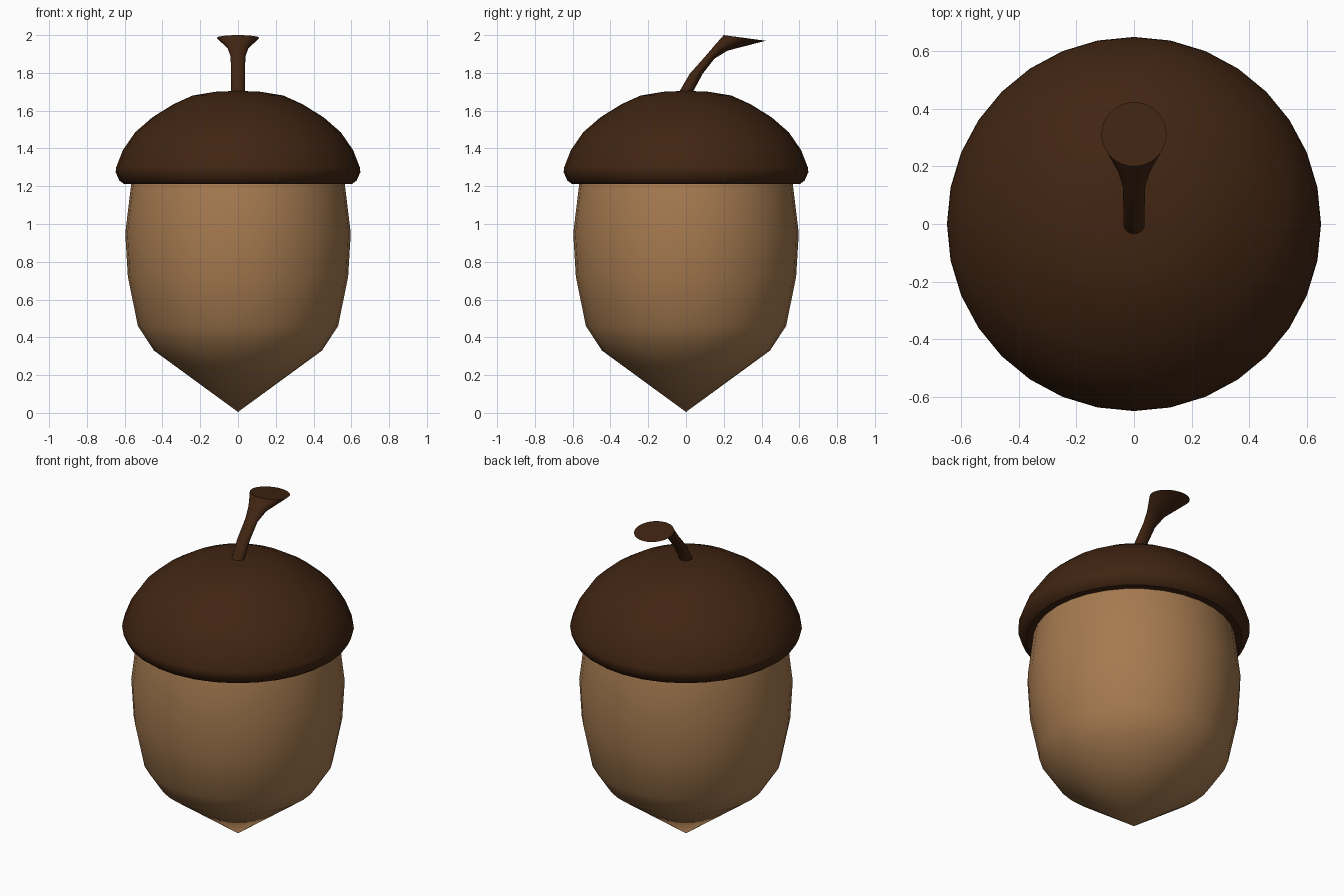
import bpy, bmesh, math

if "Cube" in bpy.data.objects:
    bpy.data.objects.remove(bpy.data.objects["Cube"])

SIDES = 32


def material(name, color):
    m = bpy.data.materials.new(name)
    m.diffuse_color = (*color, 1)
    m.use_nodes = True
    m.node_tree.nodes["Principled BSDF"].inputs["Base Color"].default_value = m.diffuse_color
    return m


def skin(name, rings, mat):
    """Bridge a list of rings; a ring of one point is a pole."""
    bm = bmesh.new()
    loops = [[bm.verts.new(p) for p in ring] for ring in rings]
    for a, b in zip(loops, loops[1:]):
        for i in range(SIDES):
            j = (i + 1) % SIDES
            if len(a) == 1:
                bm.faces.new((a[0], b[i], b[j]))
            elif len(b) == 1:
                bm.faces.new((a[i], a[j], b[0]))
            else:
                bm.faces.new((a[i], a[j], b[j], b[i]))
    for end in (loops[0], loops[-1]):
        if len(end) > 1:
            bm.faces.new(end)
    bmesh.ops.recalc_face_normals(bm, faces=bm.faces)
    mesh = bpy.data.meshes.new(name)
    bm.to_mesh(mesh)
    bm.free()
    mesh.materials.append(mat)
    ob = bpy.data.objects.new(name, mesh)
    bpy.context.collection.objects.link(ob)
    bpy.ops.object.select_all(action='DESELECT')
    ob.select_set(True)
    bpy.context.view_layer.objects.active = ob
    bpy.ops.object.shade_smooth_by_angle(angle=math.radians(35))
    return ob


ANGLES = [2 * math.pi * i / SIDES for i in range(SIDES)]


def lathe(name, profile, mat):
    rings = [[(r * math.cos(a), r * math.sin(a), z) for a in ANGLES] if r else [(0, 0, z)]
             for r, z in profile]
    return skin(name, rings, mat)


nut_brown = material("nut_brown", (0.38, 0.195, 0.08))
cap_brown = material("cap_brown", (0.052, 0.018, 0.006))

# Nut body: pointed tip, bulging sides, top tucked into the cap
lathe("nut", [(0, 0.005), (0.445, 0.33), (0.53, 0.46), (0.583, 0.72), (0.597, 0.95),
              (0.565, 1.215), (0.54, 1.30)], nut_brown)

# Domed cap with a rounded rim and a flat underside
lathe("cap", [(0, 1.705), (0.12, 1.70), (0.24, 1.68), (0.34, 1.635), (0.453, 1.565),
              (0.545, 1.485), (0.61, 1.39), (0.645, 1.30), (0.648, 1.275),
              (0.628, 1.23), (0.605, 1.213), (0.55, 1.213)], cap_brown)

# Bent stem flaring to a flat tilted end: (inner y, z), (outer y, z), half width in x
sections = [((-0.045, 1.68), (0.03, 1.68), 0.037),
            ((-0.036, 1.70), (0.037, 1.70), 0.037),
            ((0.02, 1.795), (0.088, 1.795), 0.037),
            ((0.113, 1.90), (0.15, 1.875), 0.039),
            ((0.155, 1.95), (0.22, 1.918), 0.056),
            ((0.20, 2.0), (0.422, 1.97), 0.113)]
rings = []
for (y0, z0), (y1, z1), w in sections:
    rings.append([(w * math.sin(a),
                   (y0 + y1) / 2 + (y1 - y0) / 2 * math.cos(a),
                   (z0 + z1) / 2 + (z1 - z0) / 2 * math.cos(a)) for a in ANGLES])
skin("stem", rings, cap_brown)
